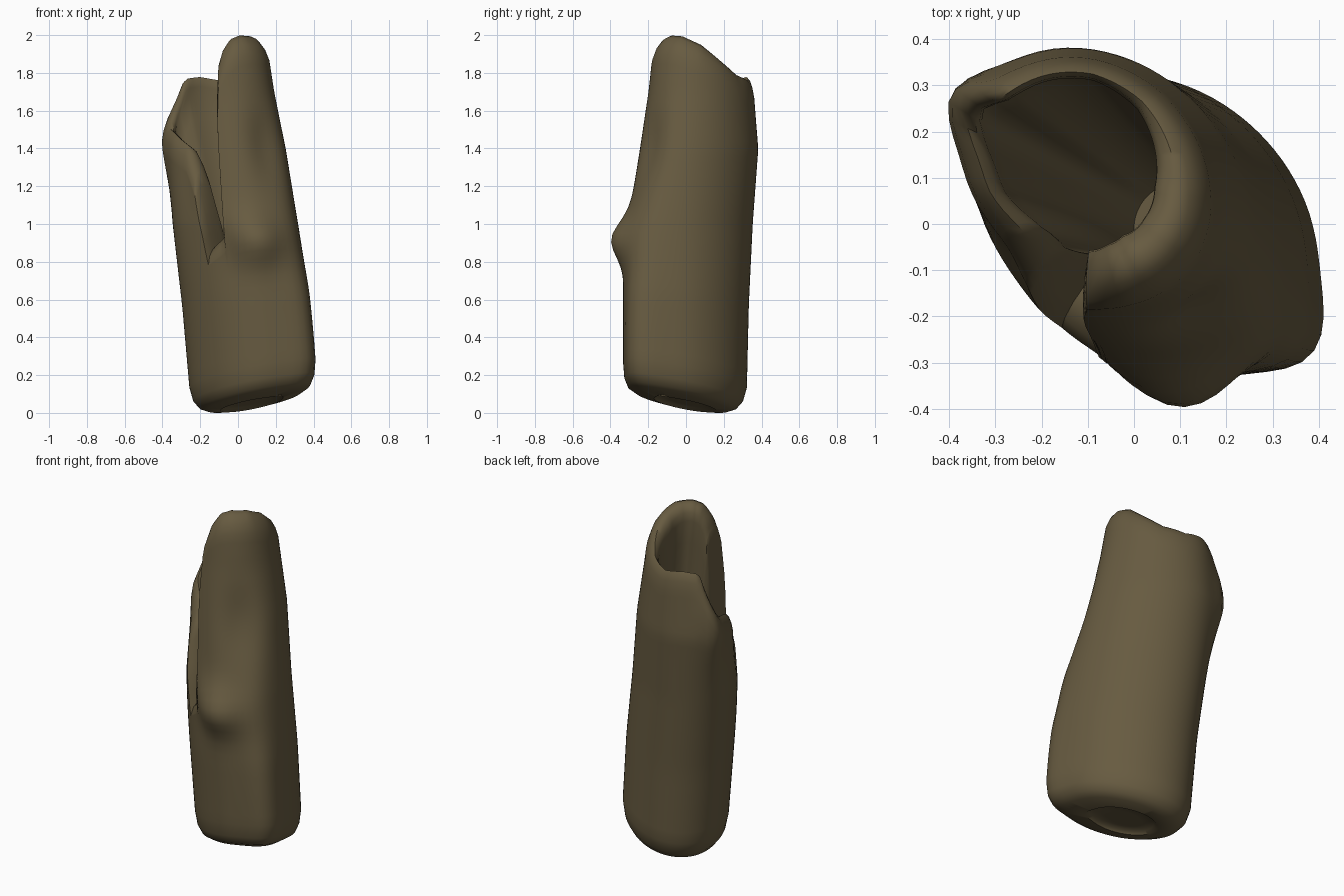
import bpy, bmesh, math

old = bpy.data.objects.get("Cube")
if old:
    bpy.data.objects.remove(old, do_unlink=True)

mat = bpy.data.materials.new("dull brown")
mat.use_nodes = True
colour = (0.135, 0.104, 0.052, 1)
mat.diffuse_color = colour
bsdf = mat.node_tree.nodes["Principled BSDF"]
bsdf.inputs["Base Color"].default_value = colour
bsdf.inputs["Roughness"].default_value = 0.8


def interp(table, x):
    """Linear lookup of x in rows of (key, values...)."""
    if x <= table[0][0]:
        return table[0][1:]
    for a, b in zip(table, table[1:]):
        if x <= b[0]:
            t = (x - a[0]) / (b[0] - a[0])
            return [p + (q - p) * t for p, q in zip(a[1:], b[1:])]
    return table[-1][1:]


# Leaning body: height, centre x, centre y, long radius, short radius
BODY = [(0.2, 0.07, -0.005, 0.365, 0.285), (0.6, 0.037, 0.0, 0.37, 0.29),
        (1.0, -0.015, 0.022, 0.37, 0.287), (1.4, -0.062, 0.068, 0.35, 0.275),
        (1.7, -0.087, 0.08, 0.305, 0.25), (2.0, -0.1, 0.08, 0.265, 0.225)]

# Torn rim: angle, rim height, wall thickness
RIM = [(0, 1.95, 0.12), (30, 1.87, 0.09), (60, 1.79, 0.06), (90, 1.76, 0.045),
       (115, 1.78, 0.045), (134, 1.77, 0.05), (144, 1.62, 0.07), (153, 1.51, 0.09),
       (180, 1.46, 0.08), (205, 1.4, 0.09), (222, 1.27, 0.12), (230, 1.05, 0.18),
       (234, 0.88, 0.21), (252, 0.93, 0.2), (257, 0.95, 0.16), (260, 1.3, 0.13),
       (263, 1.65, 0.13), (267, 1.84, 0.13), (275, 1.92, 0.13), (288, 1.98, 0.14),
       (305, 2.0, 0.15), (330, 1.995, 0.14), (360, 1.95, 0.12)]

# Narrow lower end of the inside: x, y, z, radius
POCKET = (0.1, -0.01, 0.3, 0.1)


def bump(x, mid, below, above):
    return math.exp(-((x - mid) / (below if x < mid else above)) ** 2)


def point(angle, z, inset=0.0, scale=1.0):
    """Point on the body wall at an angle and height, moved inward by inset."""
    cx, cy, ru, rv = interp(BODY, z)
    a = math.radians(angle)
    local = a + math.pi / 4
    r = 1 / math.hypot(math.cos(local) / ru, math.sin(local) / rv)
    # folded bulge beside the slot, with a dent above it
    r += 0.085 * bump(angle, 285, 19, 21) * bump(z, 0.91, 0.14, 0.13)
    r -= 0.04 * bump(angle, 310, 18, 16) * bump(z, 1.4, 0.22, 0.2)
    # lower front corner
    r += 0.055 * bump(angle, 319, 15, 17) * bump(z, 0.3, 1, 0.75)
    # pointed left corner and flattened flap
    r += 0.055 * bump(angle, 148, 15, 13) * bump(z, 1.5, 0.3, 0.2)
    r -= 0.04 * bump(angle, 208, 28, 24) * bump(z, 1.4, 0.35, 0.3)
    r = (r - inset) * scale
    u = r * math.cos(local)
    tilt = 0.22 * max(0, 1 - max(z - 0.2, 0) / 0.8)
    return (cx + r * math.cos(a), cy + r * math.sin(a), z + tilt * u)


def column(angle):
    """One strip from the underside up the outside, over the rim and down inside."""
    top, thick = interp(RIM, angle)
    a = math.radians(angle)
    pts = []
    # recessed underside and bottom edge, rounder on the low side
    soft = 0.5 - 0.5 * math.cos(a + math.pi / 4)
    for scale, z, cut in ((0.25, 0.06, 0), (0.45, 0.06, 0), (0.5, 0.045, 0),
                          (0.8, 0.058, 0.1), (0.93, 0.08, 0.1), (0.985, 0.125, 0.05)):
        pts.append(point(angle, z, scale=scale - cut * soft))
    # outer wall
    shoulder = top - 0.1
    for i in range(8):
        pts.append(point(angle, 0.2 + 0.5 * i / 8))
    for i in range(25):
        pts.append(point(angle, 0.7 + (shoulder - 0.7) * i / 24))
    # rounded rim
    for k, drop in ((0.1, 0.05), (0.28, 0.013), (0.5, 0), (0.75, 0.015), (0.93, 0.05)):
        pts.append(point(angle, top - drop, thick * k))
    # inner wall tapering to the narrow end
    px, py, pz, pr = POCKET
    start = point(angle, shoulder, thick)
    end = (px + pr * math.cos(a), py + pr * math.sin(a), pz)
    for i in range(13):
        pts.append([p + (q - p) * i / 12 for p, q in zip(start, end)])
    return pts


# Extra columns keep the slot edges crisp
angles = sorted(set(range(0, 360, 5)) | set(range(222, 272, 2)) | {257, 263, 267})

bm = bmesh.new()
cols = [[bm.verts.new(p) for p in column(a)] for a in angles]
for c, d in zip(cols, cols[1:] + cols[:1]):
    for i in range(len(c) - 1):
        bm.faces.new((c[i], d[i], d[i + 1], c[i + 1]))
# underside centre and inner floor
bm.faces.new([c[0] for c in reversed(cols)])
bm.faces.new([c[-1] for c in cols])
bmesh.ops.recalc_face_normals(bm, faces=bm.faces)

# Stand on the ground
low = min(v.co.z for v in bm.verts)
bmesh.ops.translate(bm, verts=bm.verts, vec=(0, 0, -low))

mesh = bpy.data.meshes.new("torn_pouch")
bm.to_mesh(mesh)
bm.free()
mesh.materials.append(mat)
pouch = bpy.data.objects.new("torn_pouch", mesh)
bpy.context.scene.collection.objects.link(pouch)
bpy.context.view_layer.objects.active = pouch
pouch.select_set(True)
bpy.ops.object.shade_smooth_by_angle(angle=math.radians(50))
